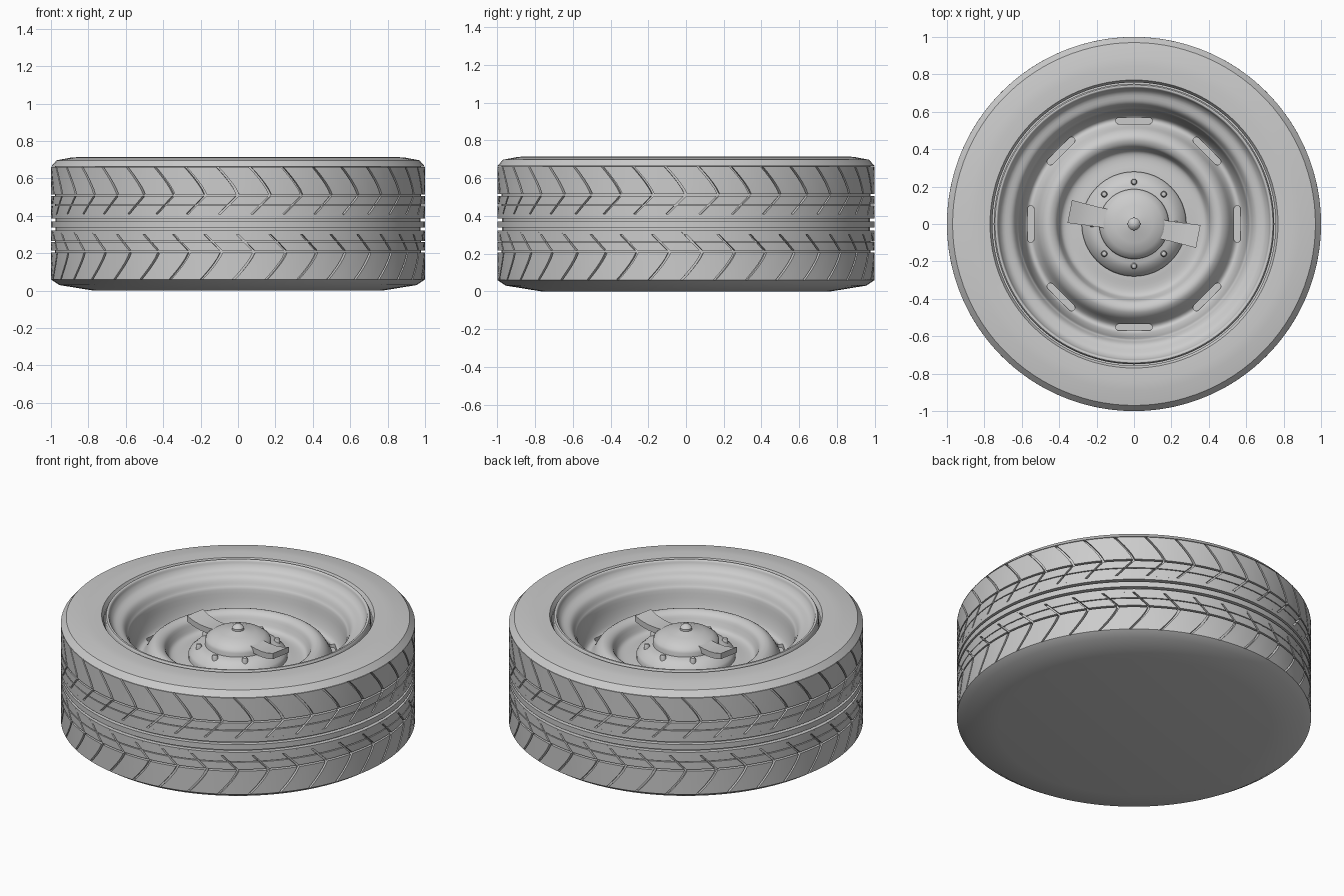
import bpy, bmesh
from math import sin, cos, pi, radians
from mathutils import Matrix, Vector

if "Cube" in bpy.data.objects:
    bpy.data.objects.remove(bpy.data.objects["Cube"])

PITCHES = 36


def finish(name, bm, angle=35):
    bmesh.ops.recalc_face_normals(bm, faces=bm.faces)
    me = bpy.data.meshes.new(name)
    bm.to_mesh(me)
    bm.free()
    ob = bpy.data.objects.new(name, me)
    bpy.context.collection.objects.link(ob)
    bpy.ops.object.select_all(action='DESELECT')
    ob.select_set(True)
    bpy.context.view_layer.objects.active = ob
    if angle:
        bpy.ops.object.shade_smooth_by_angle(angle=radians(angle))
    return ob


def lathe(name, profile, segs=72, angle=35):
    """Revolve an (r, z) profile that starts and ends on the axis."""
    bm = bmesh.new()
    rings = []
    for r, z in profile:
        if r == 0:
            rings.append([bm.verts.new((0, 0, z))])
        else:
            rings.append([bm.verts.new((r * cos(2 * pi * i / segs), r * sin(2 * pi * i / segs), z))
                          for i in range(segs)])
    for a, b in zip(rings, rings[1:]):
        for i in range(segs):
            j = (i + 1) % segs
            if len(a) == 1:
                bm.faces.new((a[0], b[i], b[j]))
            elif len(b) == 1:
                bm.faces.new((a[i], a[j], b[0]))
            else:
                bm.faces.new((a[i], a[j], b[j], b[i]))
    return finish(name, bm, angle)


def smooth_profile(pts, n=3):
    """Catmull-Rom through the points."""
    p = [Vector(q) for q in pts]
    p = [p[0]] + p + [p[-1]]
    out = []
    for i in range(1, len(p) - 2):
        a, b, c, d = p[i - 1:i + 3]
        for k in range(n):
            t = k / n
            v = 0.5 * (2 * b + (c - a) * t + (2 * a - 5 * b + 4 * c - d) * t * t
                       + (3 * b - a - 3 * c + d) * t ** 3)
            out.append((v.x, v.y))
    return out + [tuple(pts[-1])]


# Tyre carcass with closed back, shoulders and the plain centre ribs
lathe("tyre", [
    (0, 0), (.77, 0), (.955, .03), (1, .06), (.978, .06),
    (.978, .30), (1, .30), (1, .322), (.975, .322), (.975, .337),
    (1, .337), (1, .37), (.975, .37), (.975, .385), (1, .385), (1, .41),
    (.978, .41), (.978, .663), (1, .663), (.97, .697), (.89, .712), (.84, .715),
    (.77, .712), (.757, .69), (.757, .25), (0, .25)], segs=108, angle=25)


# Tread blocks: swept chevrons, separated by narrow grooves
def sweep(z):
    d = abs(z - .36)                       # distance from the tread centre
    if d > .15:
        return -.11 * ((d - .15) / .15) ** 1.3
    return -.10 * (.15 - d) / .10


bm = bmesh.new()
step = 2 * pi / PITCHES
half_gap = .007
rows = [(.045, .095), (.10, .145), (.155, .30)]     # distance from the centre
for d0, d1 in rows:
    for side in (1, -1):
        for i in range(PITCHES):
            shift = i * step + (step / 2 if side < 0 else 0)
            grid = []
            for r in range(6):
                z = .36 + side * (d0 + (d1 - d0) * r / 5)
                row = []
                for c in range(4):
                    a = shift + half_gap + (step - 2 * half_gap) * c / 3 + sweep(z)
                    row.append(bm.verts.new((cos(a), sin(a), z)))
                grid.append(row)
            for r in range(5):
                for c in range(3):
                    q = [grid[r][c], grid[r][c + 1], grid[r + 1][c + 1], grid[r + 1][c]]
                    bm.faces.new(q if side > 0 else q[::-1])
edges = [e for e in bm.edges if e.is_boundary]
new = bmesh.ops.extrude_edge_only(bm, edges=edges)["geom"]
for v in new:
    if isinstance(v, bmesh.types.BMVert):
        v.co.x *= .972
        v.co.y *= .972
finish("tread_blocks", bm)

# Steel rim: outer lip, stepped barrel, rounded crest and dished centre
face = smooth_profile([
    (.75, .70), (.743, .714), (.73, .712), (.722, .69), (.70, .665), (.66, .652), (.64, .635),
    (.625, .605), (.615, .585), (.602, .51), (.58, .45), (.555, .44), (.53, .465),
    (.50, .515), (.46, .54), (.42, .525), (.402, .49), (.385, .46), (.35, .45), (.29, .455)])
rim = lathe("rim", [(0, .2), (.75, .2)] + face + [(0, .455)], segs=96)

# Eight vent slots pressed into the crest
bm = bmesh.new()
for k in range(8):
    a0 = k * pi / 4
    outline = []
    for cx, start in ((.08, -pi / 2), (-.08, pi / 2)):
        for s in range(7):
            t = start + pi * s / 6
            outline.append((.552 + .018 * sin(t), cx + .018 * cos(t)))
    m = Matrix.Rotation(a0, 4, 'Z')
    f = bm.faces.new([bm.verts.new(m @ Vector((x, y, .42))) for x, y in outline])
    ext = bmesh.ops.extrude_face_region(bm, geom=[f])["geom"]
    bmesh.ops.translate(bm, vec=(0, 0, .14),
                        verts=[v for v in ext if isinstance(v, bmesh.types.BMVert)])
cutter = finish("slot_cutter", bm, 0)
cutter.hide_render = True
cutter.hide_viewport = True
mod = rim.modifiers.new("slots", 'BOOLEAN')
mod.operation = 'DIFFERENCE'
mod.solver = 'EXACT'
mod.object = cutter

# Hub and domed centre cap
lathe("hub", [(0, .4), (.28, .4), (.28, .475), (.272, .49), (.24, .52), (.21, .535), (0, .54)], 64)
lathe("centre_cap", [(0, .5), (.187, .5), (.187, .56), (.18, .575), (.15, .597), (.10, .613),
                     (.04, .622), (.034, .624), (.034, .636), (.025, .648), (.012, .655),
                     (0, .657)], 48)

# Ring of small domed nuts
for k in range(8):
    nut = lathe(f"nut_{k + 1}", [(0, .48), (.017, .48), (.017, .54), (.012, .55), (0, .554)], 12)
    a = k * pi / 4
    nut.location = (.225 * cos(a), .225 * sin(a), 0)

# Two spinner ears with dished tops
bm = bmesh.new()
for turn in (0, pi):
    m = Matrix.Rotation(radians(-11) + turn, 4, 'Z')
    loops = []
    for x, w, top in ((.13, .05, .59), (.20, .053, .585), (.25, .056, .586),
                      (.30, .059, .594), (.35, .062, .61)):
        loops.append([bm.verts.new(m @ Vector(p)) for p in (
            (x, -w, top), (x, w, top), (x, w, top - .035), (x, -w, top - .035))])
    for a, b in zip(loops, loops[1:]):
        for i in range(4):
            j = (i + 1) % 4
            bm.faces.new((a[i], a[j], b[j], b[i]))
    bm.faces.new(loops[0])
    bm.faces.new(loops[-1])
finish("spinner_ears", bm)
